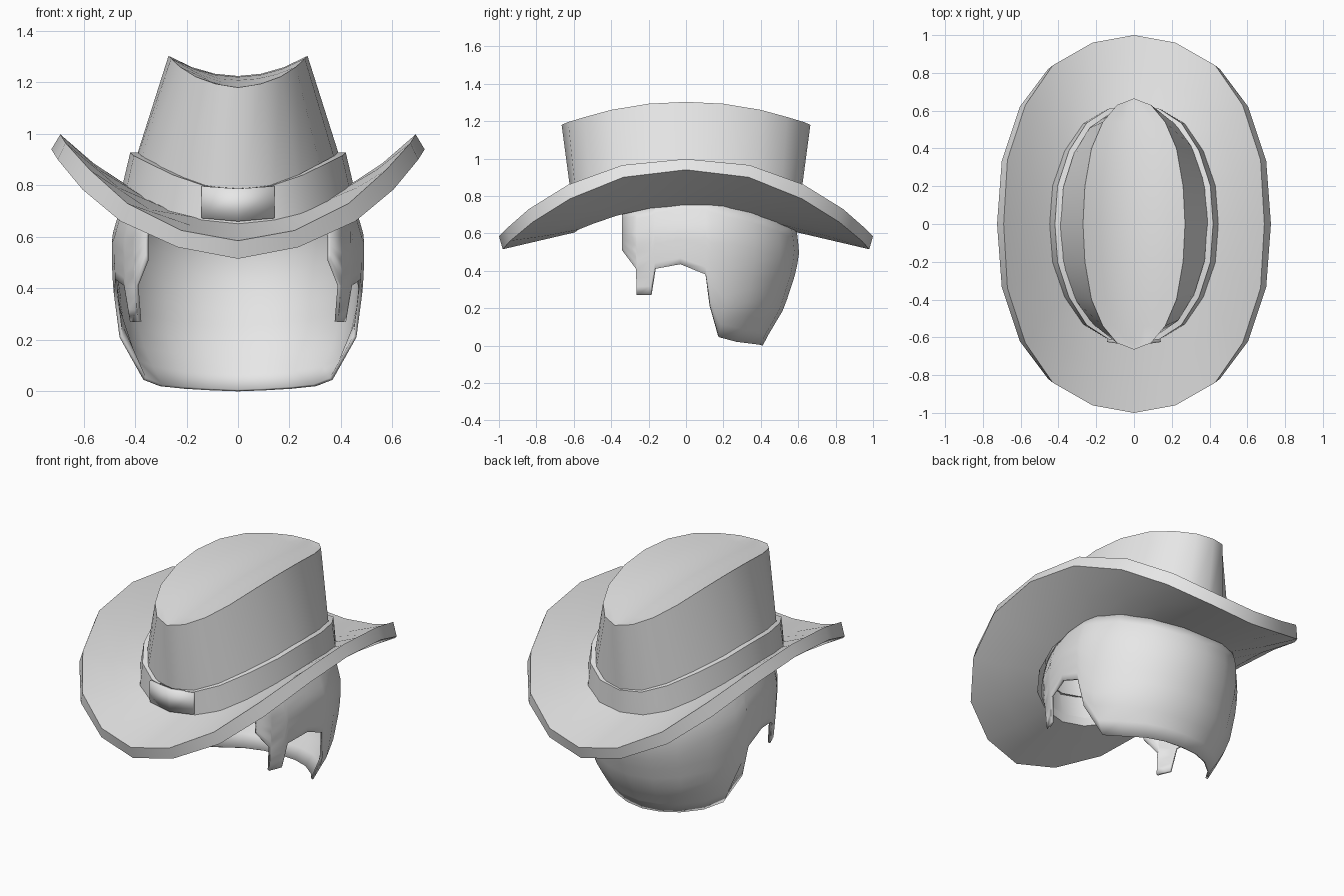
import bpy, bmesh, math

cube = bpy.data.objects.get("Cube")
if cube:
    bpy.data.objects.remove(cube)

grey = bpy.data.materials.new("plain grey")
grey.use_nodes = True
grey.diffuse_color = (0.8, 0.8, 0.8, 1)
grey.node_tree.nodes["Principled BSDF"].inputs["Base Color"].default_value = (0.8, 0.8, 0.8, 1)


def oval(xs, ys, zs):
    """Closed ring, counter-clockwise, from a quarter listed side to front."""
    ring = []
    for i in range(20):
        k = i % 10
        k = k if k <= 5 else 10 - k
        sx = 1 if i <= 5 or i >= 15 else -1
        sy = 1 if i <= 10 else -1
        ring.append((sx * xs[k], sy * ys[k], zs[k]))
    return ring


def skin(name, rows, close_around=False, close_across=False, thickness=0):
    """Quads between successive rows of points."""
    bm = bmesh.new()
    verts = [[bm.verts.new(p) for p in row] for row in rows]
    n, m = len(rows), len(rows[0])
    for j in range(n if close_across else n - 1):
        for i in range(m if close_around else m - 1):
            a, b = verts[j], verts[(j + 1) % n]
            k = (i + 1) % m
            bm.faces.new((a[i], a[k], b[k], b[i]))
    bmesh.ops.remove_doubles(bm, verts=bm.verts, dist=0.0005)
    mesh = bpy.data.meshes.new(name)
    bm.to_mesh(mesh)
    bm.free()
    mesh.materials.append(grey)
    ob = bpy.data.objects.new(name, mesh)
    bpy.context.collection.objects.link(ob)
    if thickness:
        mod = ob.modifiers.new("thickness", "SOLIDIFY")
        mod.thickness = thickness
        mod.offset = -1
    bpy.ops.object.select_all(action="DESELECT")
    ob.select_set(True)
    bpy.context.view_layer.objects.active = ob
    bpy.ops.object.shade_smooth_by_angle(angle=math.radians(35))
    return ob


def midway(a, b, sag):
    """Ring halfway between two rings, sagging most at the sides."""
    return [((p[0] + q[0]) / 2, (p[1] + q[1]) / 2,
             (p[2] + q[2]) / 2 - sag * abs(p[0])) for p, q in zip(a, b)]


# Brim: a thick ring curled up at the sides
base_x = [.43, .41, .35, .255, .135, 0]
base_y = [0, .19, .37, .5, .575, .595]
base_z = [.80, .785, .745, .70, .67, .655]
edge_top = oval([.69, .67, .575, .43, .22, 0], [0, .34, .63, .84, .96, 1],
                [.998, .965, .86, .73, .625, .585])
edge_low = oval([.725, .7, .605, .455, .235, 0], [0, .335, .62, .82, .94, .98],
                [.94, .9, .785, .66, .56, .515])
hole_top = oval(base_x, base_y, base_z)
hole_low = [(x, y, z - .05) for x, y, z in hole_top]
skin("brim", [edge_low, edge_top, midway(edge_top, hole_top, .02), hole_top,
              hole_low, midway(edge_low, hole_low, .02)], True, True)

# Crown: tapering wall and a top dipped along the middle
rim = oval([.27, .26, .225, .165, .09, 0], [0, .2, .4, .54, .63, .665],
           [1.303, 1.293, 1.26, 1.222, 1.195, 1.18])


def dip(f):
    ring = []
    for x, y, z in rim:
        low = 1.18 + .045 * (1 - (y / .665) ** 2)
        ring.append((x * f, y, low + (z - low) * f * f))
    return ring


skin("crown", [hole_top, rim, dip(.66), dip(.33), dip(0)], True)

# Hat band around the foot of the crown
band_x = [.45, .435, .37, .27, .145, 0]
band_y = [0, .2, .385, .53, .605, .62]
band_z = [.928, .915, .885, .84, .8, .783]
skin("hat_band", [oval(band_x, band_y, [z - .005 for z in base_z]),
                  oval([x * .93 for x in band_x], [y * 1.008 for y in band_y], band_z),
                  oval([x * .86 for x in band_x], [y * .965 for y in band_y], band_z)], True)

# Plate on the front of the band
plate = [(-.142, -.622), (0, -.642), (.142, -.622)]
skin("band_plate", [[(x, y, .66 + abs(x) * .09) for x, y in plate],
                    [(x, y - .003, .787 + abs(x) * .07) for x, y in plate]], thickness=.03)

# Hair: a shell open at the face, tapering to the nape
levels = [0, .04, .2, .4, .5, .6, .67, .78]
widths = [.34, .375, .46, .485, .49, .49, .47, .43]
depths = [.31, .33, .425, .49, .505, .495, .48, .45]


def at_level(values, z):
    z = min(max(z, levels[0]), levels[-1])
    for i in range(len(levels) - 1):
        if z <= levels[i + 1]:
            t = (z - levels[i]) / (levels[i + 1] - levels[i])
            return values[i] + t * (values[i + 1] - values[i])


# Lower outline from the face edge past the sideburn and ear to the back
outline = [(-.68, .51), (-.565, .41), (-.56, .27), (-.445, .27), (-.41, .41),
           (-.2, .435), (.01, .38), (.07, .21), (.23, .045), (.53, .02),
           (.8, .01), (.95, .004), (1, 0)]
columns = []
for s, bottom in outline:
    top = .77 - .15 * s * s
    column = []
    for j in range(11):
        z = top + (bottom - top) * j / 10
        depth = at_level(depths, z) if s > 0 else .65
        column.append((at_level(widths, z) * math.sqrt(1 - s * s), .1 + depth * s, z))
    columns.append(column)
columns += [[(-x, y, z) for x, y, z in c] for c in reversed(columns[:-1])]
skin("hair", list(zip(*columns))[::-1], thickness=.014)
